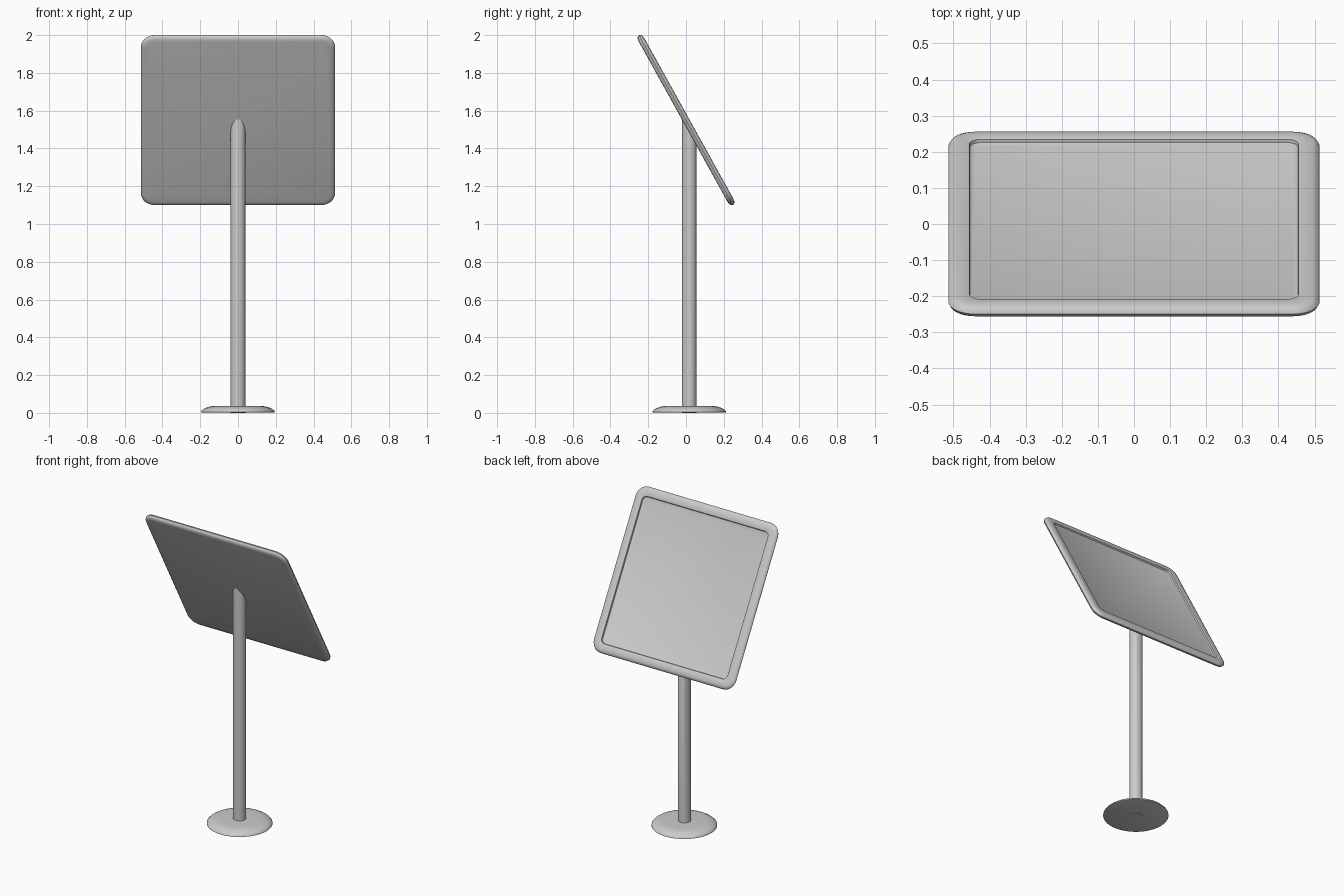
import bpy, bmesh, math
from mathutils import Matrix

if "Cube" in bpy.data.objects:
    bpy.data.objects.remove(bpy.data.objects["Cube"])

TILT = math.radians(-61)
POST_Y = 0.017


def loft(name, rings, matrix=Matrix()):
    """Skin a list of closed rings and cap both ends."""
    bm = bmesh.new()
    loops = [[bm.verts.new(matrix @ Matrix.Translation(p).to_translation()) for p in r] for r in rings]
    n = len(loops[0])
    for a, b in zip(loops, loops[1:]):
        for i in range(n):
            bm.faces.new((a[i], a[(i + 1) % n], b[(i + 1) % n], b[i]))
    bm.faces.new(loops[0][::-1])
    bm.faces.new(loops[-1])
    bmesh.ops.recalc_face_normals(bm, faces=bm.faces)
    mesh = bpy.data.meshes.new(name)
    bm.to_mesh(mesh)
    bm.free()
    ob = bpy.data.objects.new(name, mesh)
    bpy.context.collection.objects.link(ob)
    bpy.ops.object.select_all(action='DESELECT')
    ob.select_set(True)
    bpy.context.view_layer.objects.active = ob
    bpy.ops.object.shade_smooth_by_angle(angle=math.radians(40))
    return ob


def rounded_square(half, radius, z, steps=10):
    pts = []
    for k, (sx, sy) in enumerate(((1, 1), (-1, 1), (-1, -1), (1, -1))):
        for i in range(steps + 1):
            a = math.pi / 2 * (k + i / steps)
            pts.append((sx * (half - radius) + radius * math.cos(a),
                        sy * (half - radius) + radius * math.sin(a), z))
    return pts


def circle(radius, z, n=48, slope=0.0):
    pts = []
    for i in range(n):
        a = math.tau * i / n
        y = radius * math.sin(a)
        pts.append((radius * math.cos(a), POST_Y + y, z + slope * y))
    return pts


# Tilted square panel: flat back, rounded rim, raised bezel, recessed screen
panel_profile = [
    (0.485, 0.050, -0.0175), (0.499, 0.060, -0.0155), (0.509, 0.068, -0.010),
    (0.514, 0.072, 0.0), (0.509, 0.068, 0.010), (0.499, 0.060, 0.0155),
    (0.485, 0.050, 0.0175), (0.460, 0.032, 0.0175), (0.456, 0.030, 0.0155),
    (0.454, 0.028, 0.006), (0.448, 0.026, 0.003),
]
panel_place = Matrix.Translation((0, 0, 1.55)) @ Matrix.Rotation(TILT, 4, 'X')
loft("screen_panel", [rounded_square(*p) for p in panel_profile], panel_place)

# Round post whose slanted top ends inside the panel
slope = math.tan(TILT)
top_z = 1.55 + slope * POST_Y - 0.012
loft("post", [circle(0.039, 0.0), circle(0.039, top_z, slope=slope)])

# Low domed foot
base_profile = [
    (0.190, 0.002), (0.195, 0.004), (0.194, 0.010), (0.186, 0.018), (0.174, 0.025),
    (0.158, 0.031), (0.140, 0.035), (0.120, 0.036), (0.030, 0.037),
]
loft("base", [circle(r, z, 64) for r, z in base_profile])
